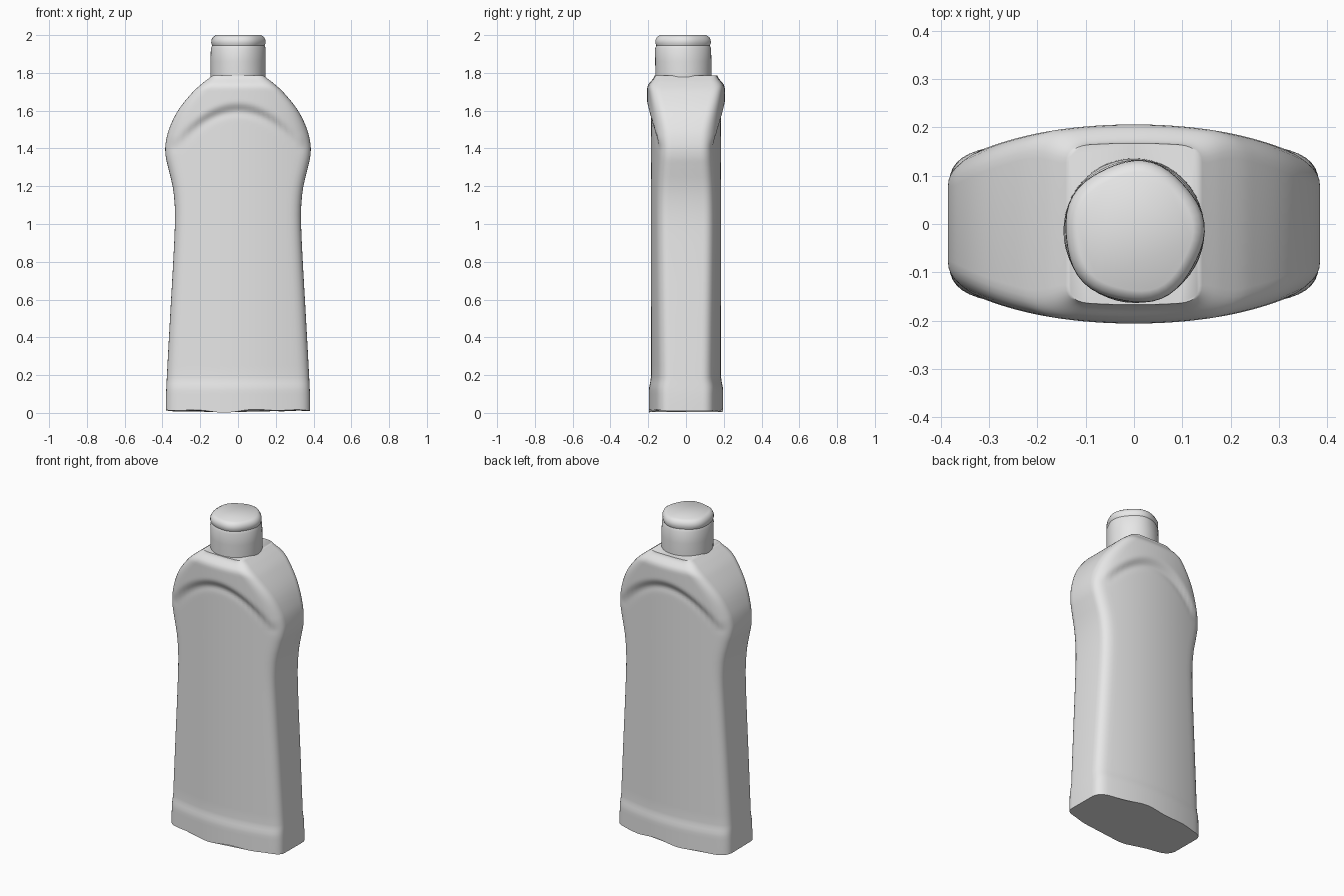
import bpy, bmesh, math

cube = bpy.data.objects.get("Cube")
if cube:
    bpy.data.objects.remove(cube, do_unlink=True)

grey = bpy.data.materials.new("plain grey")
grey.use_nodes = True
grey.diffuse_color = (0.8, 0.8, 0.8, 1)
grey.node_tree.nodes["Principled BSDF"].inputs["Base Color"].default_value = (0.8, 0.8, 0.8, 1)


def smoothstep(a, b, t):
    t = min(max((t - a) / (b - a), 0), 1)
    return t * t * (3 - 2 * t)


def interpolate(keys, z):
    """Smooth curve through (height, value) keys."""
    last = len(keys) - 1

    def slope(i):
        a, b = keys[max(i - 1, 0)], keys[min(i + 1, last)]
        return (b[1] - a[1]) / (b[0] - a[0])

    for i in range(last):
        (z0, v0), (z1, v1) = keys[i], keys[i + 1]
        if z <= z1:
            h = z1 - z0
            t = (z - z0) / h
            s = smoothstep(0, 1, t)
            return (v0 * (1 - s) + v1 * s + h * slope(i) * t * (1 - t) ** 2
                    - h * slope(i + 1) * t * t * (1 - t))
    return keys[-1][1]


def loft(name, rings, angle):
    """Skin a stack of closed rings and close both ends."""
    bm = bmesh.new()
    loops = [[bm.verts.new(p) for p in ring] for ring in rings]
    n = len(loops[0])
    for low, high in zip(loops, loops[1:]):
        for i in range(n):
            j = (i + 1) % n
            bm.faces.new((low[i], low[j], high[j], high[i]))
    bm.faces.new(loops[0][::-1])
    bm.faces.new(loops[-1])
    bmesh.ops.recalc_face_normals(bm, faces=bm.faces)
    mesh = bpy.data.meshes.new(name)
    bm.to_mesh(mesh)
    bm.free()
    obj = bpy.data.objects.new(name, mesh)
    bpy.context.collection.objects.link(obj)
    mesh.materials.append(grey)
    bpy.ops.object.select_all(action='DESELECT')
    obj.select_set(True)
    bpy.context.view_layer.objects.active = obj
    bpy.ops.object.shade_smooth_by_angle(angle=math.radians(angle))
    return obj


# Half width of the bottle against height
WIDTH = [(0.0, 0.382), (0.1, 0.381), (0.5, 0.36), (0.8, 0.343), (1.0, 0.334),
         (1.1, 0.335), (1.2, 0.346), (1.3, 0.37), (1.36, 0.383), (1.42, 0.384),
         (1.5, 0.366), (1.6, 0.318), (1.7, 0.238), (1.75, 0.182), (1.785, 0.135)]


def face_depth(x, z):
    """Bowed front face: recessed label panel, base band and arched shoulder."""
    above_arch = z - (1.6 - 1.8 * x * x)
    fade = max(0, 1 - (x / 0.37) ** 4)
    y = 0.186 - 0.42 * x * x
    y += 0.010 * (1 - smoothstep(0.12, 0.19, z))
    y += 0.020 * fade * smoothstep(-0.02, 0.05, above_arch)
    y -= 0.006 * fade * math.exp(-(above_arch / 0.025) ** 2)
    return y * (1 - 0.19 * smoothstep(1.71, 1.787, z) ** 1.5)


def body_ring(z):
    w = interpolate(WIDTH, z)
    r = min(0.06, w * 0.3)
    xi = w - r
    # One front half, from the left side to the right side
    face = [(xi * (1 - 2 * i / 24), 0) for i in range(25)]
    face = [(x, face_depth(x, z)) for x, _ in face]
    y_in, y_edge = face_depth(xi, z), face_depth(w, z)
    corner = []
    for i in range(1, 7):
        t = i / 6
        a, b, c = (1 - t) ** 2, 2 * t * (1 - t), t * t
        corner.append((a * xi + b * w + c * w,
                       a * y_in + b * y_edge + c * (y_edge - r * 0.8)))
    half = corner[::-1] + face + [(-x, y) for x, y in corner]
    loop = half + [(-x, -y) for x, y in half]
    # Uneven cut along the bottom edge
    wobble = 0.0
    if z < 0.05:
        wobble = 1 - z / 0.05
    return [(x, y, z + wobble * (0.012 + 0.006 * math.sin(11 * x + 3 * y) +
                                 0.005 * math.sin(23 * x))) for x, y in loop]


levels = [0.0, 0.02, 0.05, 0.1]
levels += [0.12 + 0.0175 * i for i in range(5)]
levels += [0.25 + 0.05 * i for i in range(21)]
levels += [1.29 + 0.0125 * i for i in range(36)]
levels += [1.738 + 0.0047 * i for i in range(11)]
loft("bottle_body", [body_ring(z) for z in levels], 50)

# Cap: short drum with a shallow groove below its rounded lip
CAP = [(1.75, 0.145), (1.78, 0.146), (1.86, 0.146), (1.93, 0.145), (1.945, 0.139),
       (1.958, 0.144), (1.975, 0.143), (1.99, 0.135), (2.0, 0.12)]


def cap_ring(z, r):
    lean = 0.02 * smoothstep(1.78, 2.0, z)
    ring = []
    for i in range(48):
        a = math.tau * i / 48
        dent = 0.003 * math.sin(5 * a + 1) * smoothstep(1.9, 1.96, z)
        ring.append(((r + dent) * math.cos(a),
                     (r + dent) * 1.02 * math.sin(a) - 0.013 - lean * 0.2, z))
    return ring


loft("cap", [cap_ring(z, r) for z, r in CAP], 40)
